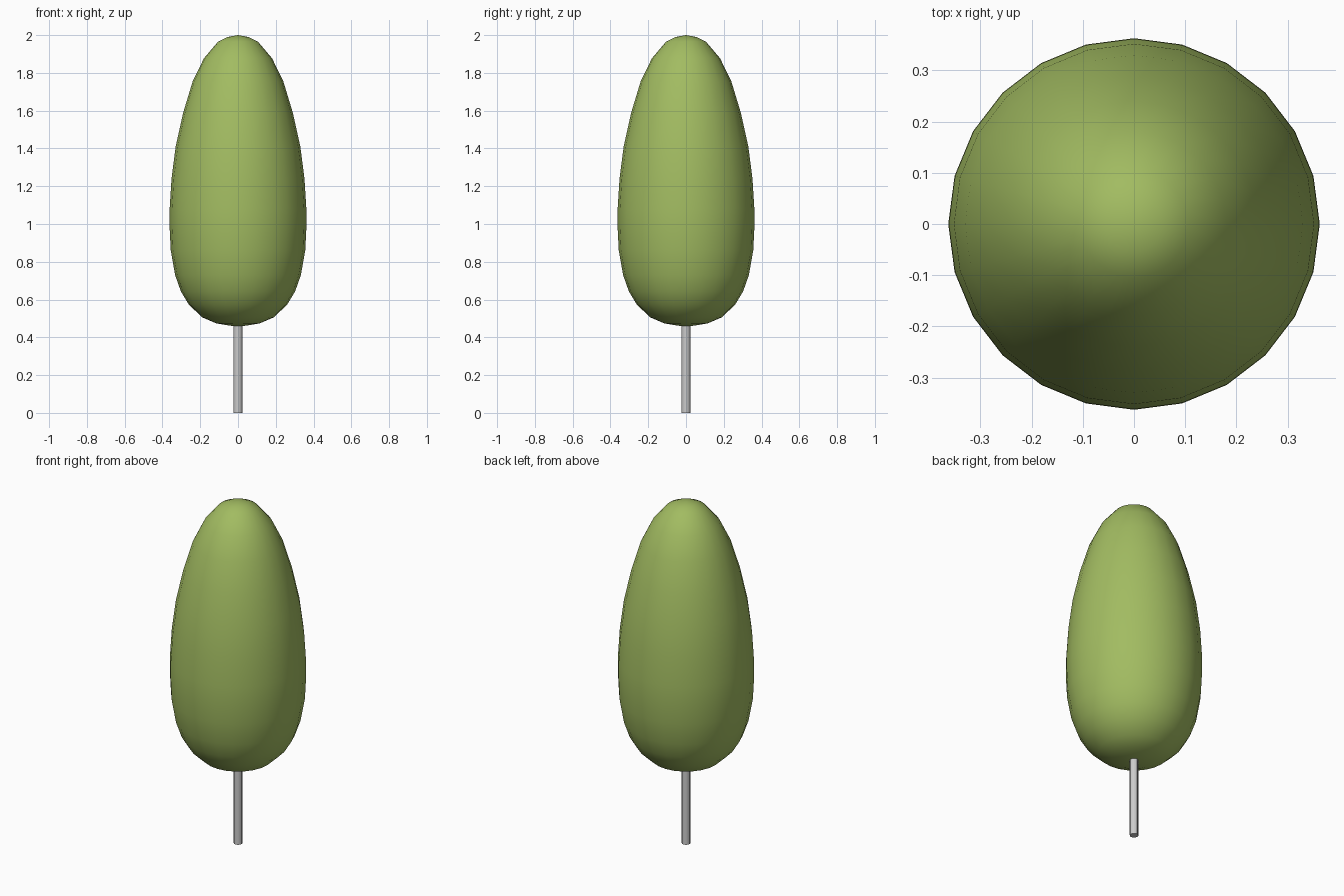
import bpy, bmesh
from math import sin, cos, tau

if "Cube" in bpy.data.objects:
    bpy.data.objects.remove(bpy.data.objects["Cube"])


def lathe(name, profile, sides):
    """Revolve (radius, height) points around z, closing with poles."""
    bm = bmesh.new()
    rings = []
    for r, z in profile:
        if r == 0:
            rings.append([bm.verts.new((0, 0, z))] * sides)
        else:
            rings.append([bm.verts.new((r * cos(tau * i / sides), r * sin(tau * i / sides), z))
                          for i in range(sides)])
    for low, high in zip(rings, rings[1:]):
        for i in range(sides):
            j = (i + 1) % sides
            loop = [low[i], low[j], high[j], high[i]]
            bm.faces.new(list(dict.fromkeys(loop)))
    for f in bm.faces:
        f.smooth = True
    bmesh.ops.recalc_face_normals(bm, faces=bm.faces)
    mesh = bpy.data.meshes.new(name)
    bm.to_mesh(mesh)
    bm.free()
    obj = bpy.data.objects.new(name, mesh)
    bpy.context.collection.objects.link(obj)
    return obj


# Egg-shaped crown
crown = lathe("crown", [
    (0, 0.455), (0.115, 0.474), (0.19, 0.506), (0.26, 0.573), (0.302, 0.642),
    (0.333, 0.73), (0.356, 0.86), (0.363, 1.0), (0.362, 1.08), (0.352, 1.24),
    (0.33, 1.41), (0.29, 1.59), (0.24, 1.755), (0.18, 1.878), (0.105, 1.966),
    (0.055, 1.99), (0, 2.0)], 24)
green = bpy.data.materials.new("leaf_green")
green.diffuse_color = (0.36, 0.50, 0.12, 1)
green.use_nodes = True
green.node_tree.nodes["Principled BSDF"].inputs["Base Color"].default_value = green.diffuse_color
crown.data.materials.append(green)

# Thin straight trunk, running a little way into the crown
bpy.ops.mesh.primitive_cylinder_add(vertices=12, radius=0.023, depth=0.52, location=(0, 0, 0.26))
bpy.context.object.name = "trunk"
bpy.ops.object.shade_smooth_by_angle()
